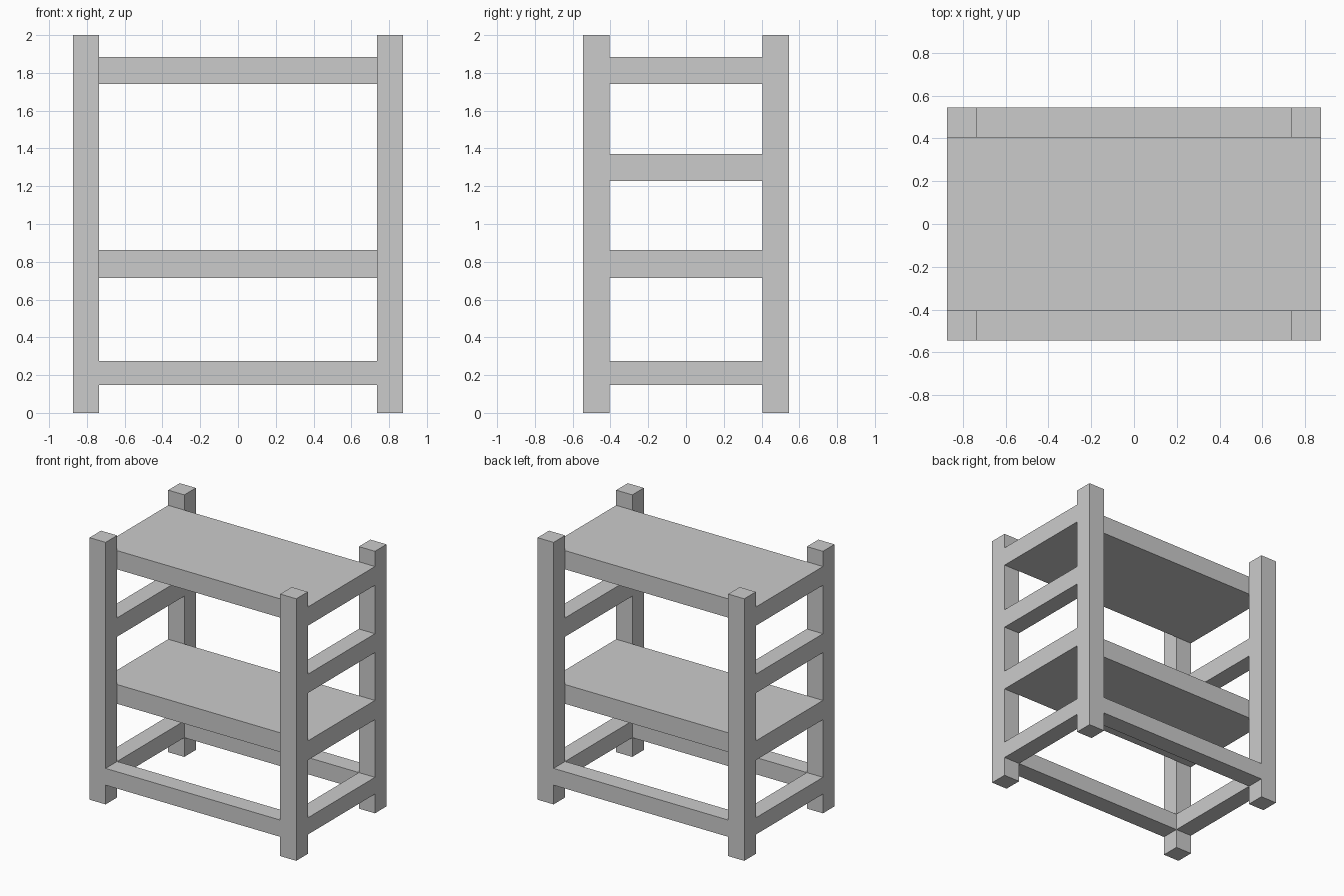
import bpy

if "Cube" in bpy.data.objects:
    bpy.data.objects.remove(bpy.data.objects["Cube"])

X_OUT, X_IN = 0.873, 0.737   # outer and inner faces of the posts
Y_OUT, Y_IN = 0.544, 0.405


def box(name, x, y, z):
    """Axis-aligned box from (min, max) ranges."""
    bpy.ops.mesh.primitive_cube_add(size=1)
    ob = bpy.context.object
    ob.name = ob.data.name = name
    for v in ob.data.vertices:
        v.co = [lo if c < 0 else hi for c, (lo, hi) in zip(v.co, (x, y, z))]
    return ob


def span(inner, outer, sign):
    return tuple(sorted((sign * inner, sign * outer)))


SIDES = {"left": -1, "right": 1}
ENDS = {"front": -1, "back": 1}

# Corner posts
for side, sx in SIDES.items():
    for end, sy in ENDS.items():
        box(f"{end}_{side}_post", span(X_IN, X_OUT, sx), span(Y_IN, Y_OUT, sy), (0, 2))

# Solid shelves, flush with the posts at the sides and set between them in depth
for name, z in {"middle_shelf": (0.715, 0.862), "top_shelf": (1.741, 1.884)}.items():
    box(name, (-X_OUT, X_OUT), (-Y_IN, Y_IN), z)

# Side rails: one low, one between the shelves
for side, sx in SIDES.items():
    for level, z in {"lower": (0.147, 0.275), "upper": (1.227, 1.371)}.items():
        box(f"{side}_{level}_rail", span(X_IN, X_OUT, sx), (-Y_IN, Y_IN), z)

# Front and back base rails
for end, sy in ENDS.items():
    box(f"{end}_lower_rail", (-X_IN, X_IN), span(Y_IN, Y_OUT, sy), (0.147, 0.275))
